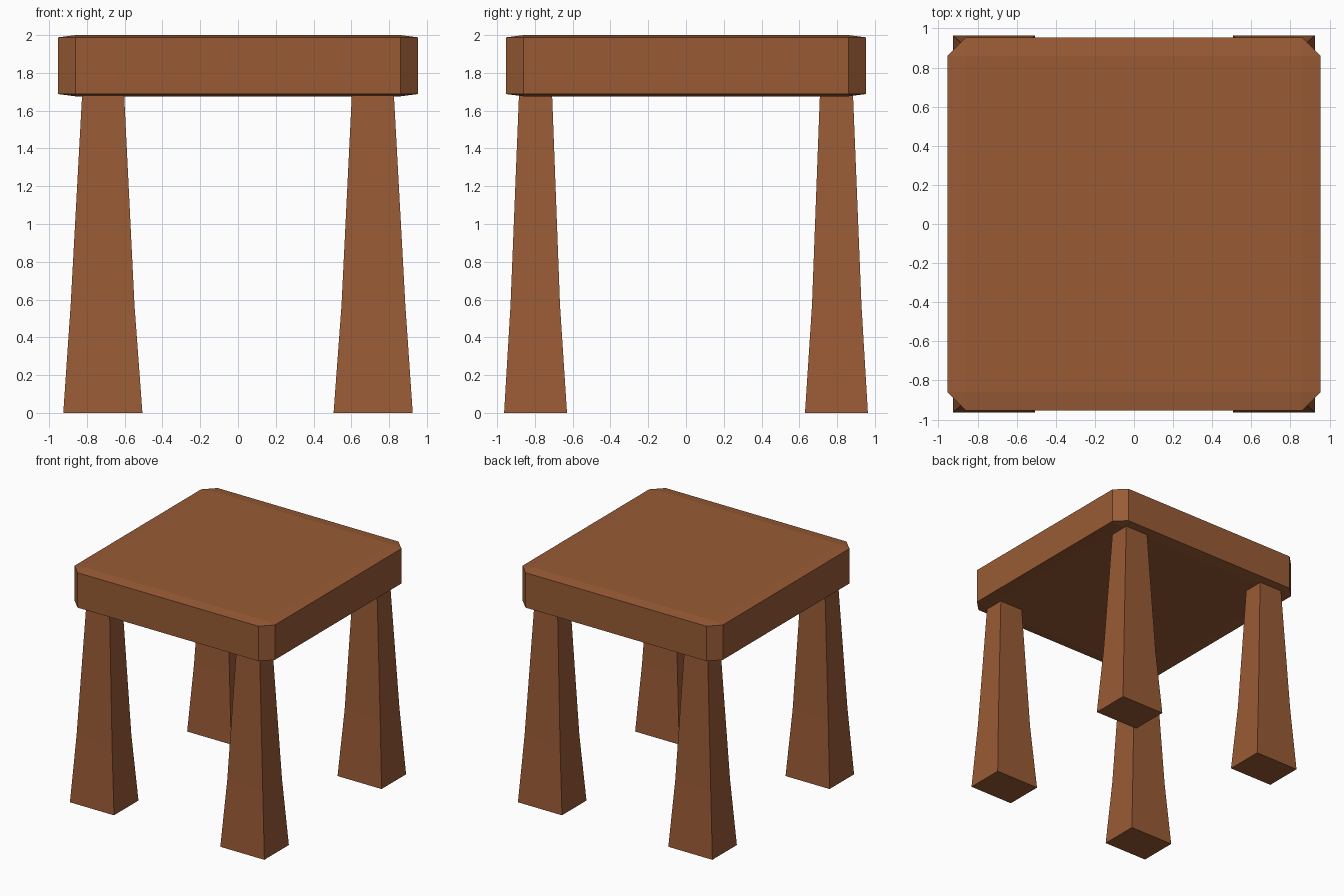
import bpy, bmesh
from mathutils import Matrix

if "Cube" in bpy.data.objects:
    bpy.data.objects.remove(bpy.data.objects["Cube"])

wood = bpy.data.materials.new("brown wood")
wood.diffuse_color = (0.318, 0.105, 0.036, 1)
wood.use_nodes = True
wood.node_tree.nodes["Principled BSDF"].inputs["Base Color"].default_value = wood.diffuse_color


def add_object(name, bm):
    bmesh.ops.recalc_face_normals(bm, faces=bm.faces[:])
    mesh = bpy.data.meshes.new(name)
    bm.to_mesh(mesh)
    bm.free()
    mesh.materials.append(wood)
    obj = bpy.data.objects.new(name, mesh)
    bpy.context.collection.objects.link(obj)


# Seat: bevelled cube, flattened so only the vertical corners look heavily cut
HALF, CUT, BOTTOM, TOP = 0.953, 0.093, 1.676, 2.0
bm = bmesh.new()
bmesh.ops.create_cube(bm, size=2 * HALF)
bmesh.ops.bevel(bm, geom=bm.edges[:], offset=CUT, segments=1, affect='EDGES')
for v in bm.verts:
    side = 1 if v.co.z > 0 else -1
    rim = 0 if abs(v.co.z) > HALF - CUT / 2 else 0.012
    v.co.z = (TOP + BOTTOM) / 2 + side * ((TOP - BOTTOM) / 2 - rim)
add_object("seat", bm)

# Legs: tapered rectangular sections (z, inner x, outer x, inner y, outer y)
SECTIONS = [(0.0, 0.506, 0.925, 0.630, 0.963),
            (0.57, 0.548, 0.886, 0.667, 0.929),
            (1.69, 0.603, 0.825, 0.709, 0.884)]


def leg(name, sx, sy):
    bm = bmesh.new()
    rings = []
    for z, x0, x1, y0, y1 in SECTIONS:
        rings.append([bm.verts.new((sx * x, sy * y, z))
                      for x, y in ((x0, y0), (x1, y0), (x1, y1), (x0, y1))])
    for a, b in zip(rings, rings[1:]):
        for i in range(4):
            j = (i + 1) % 4
            bm.faces.new((a[i], a[j], b[j], b[i]))
    bm.faces.new(rings[0])
    bm.faces.new(rings[-1])
    add_object(name, bm)


for sy, depth in ((-1, "front"), (1, "back")):
    for sx, side in ((-1, "left"), (1, "right")):
        leg(f"{depth}_{side}_leg", sx, sy)
